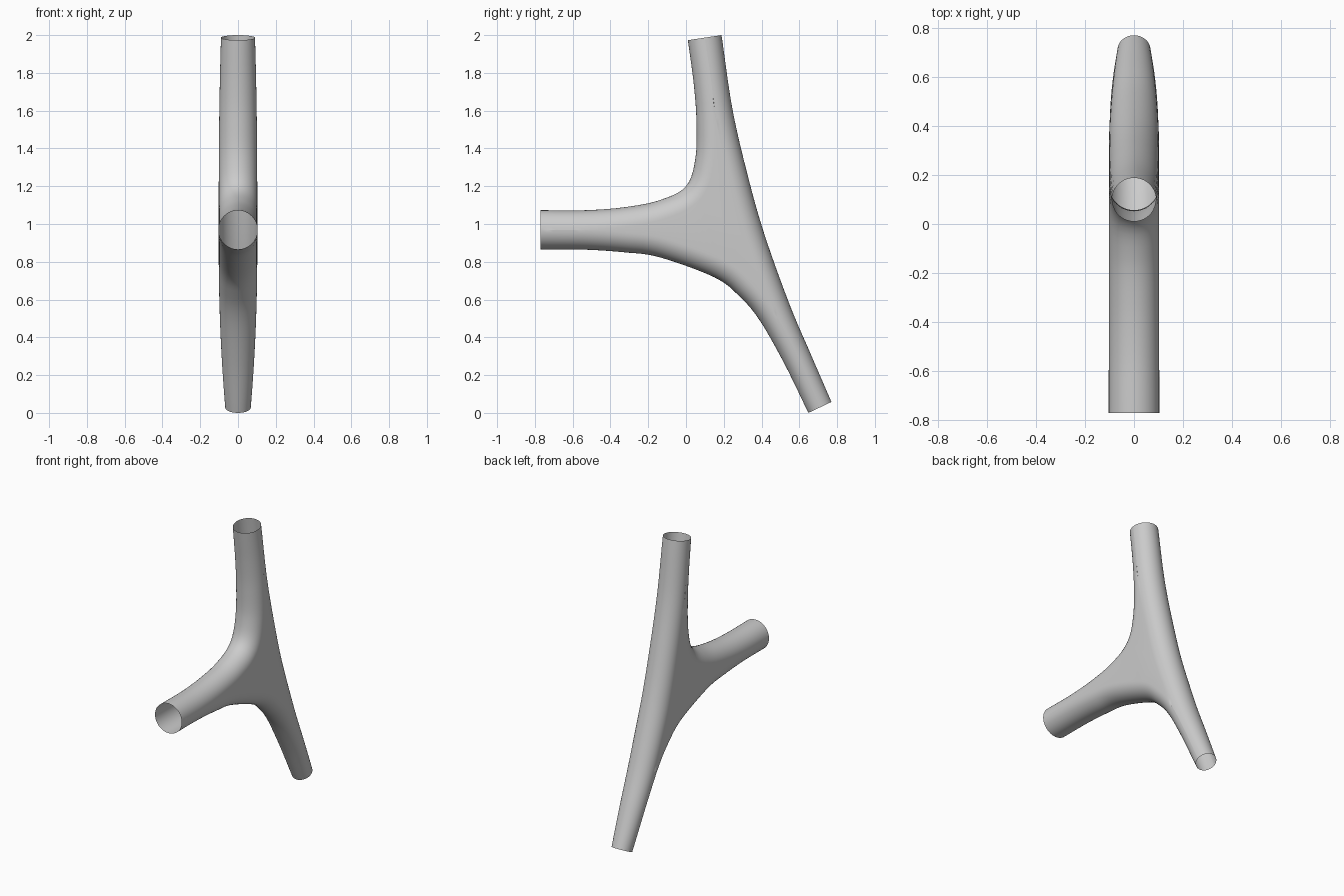
import bpy, bmesh, math
from mathutils import Vector

cube = bpy.data.objects.get("Cube")
if cube:
    bpy.data.objects.remove(cube, do_unlink=True)

STEPS = 28      # samples along half of an outline
ARC = 20        # samples around each rounded edge
MID_R = 0.102   # half thickness of the flat web

# Side outlines (y, z) between branch ends: two lists per outline, meeting at the bend
upper = ([(0.01, 1.973), (0.04, 1.75), (0.055, 1.555), (0.05, 1.35), (0.0, 1.2)],
         [(-0.14, 1.126), (-0.325, 1.089), (-0.53, 1.073), (-0.77, 1.073)])
lower = ([(-0.77, 0.866), (-0.53, 0.864), (-0.325, 0.85), (-0.14, 0.824), (0.15, 0.718)],
         [(0.283, 0.617), (0.39, 0.49), (0.52, 0.262), (0.648, 0.0)])
back = ([(0.77, 0.058), (0.66, 0.312), (0.548, 0.575), (0.415, 0.946)],
        [(0.325, 1.264), (0.246, 1.608), (0.188, 2.0)])


def smooth_path(points):
    """Dense Catmull-Rom pieces through the points, one list per span."""
    p = [Vector(q) for q in points]
    p = [2 * p[0] - p[1]] + p + [2 * p[-1] - p[-2]]
    spans = []
    for a, b, c, d in zip(p, p[1:], p[2:], p[3:]):
        spans.append([0.5 * (2 * b + (c - a) * t + (2 * a - 5 * b + 4 * c - d) * t * t
                             + (3 * b - a - 3 * c + d) * t ** 3)
                      for t in (i / 30 for i in range(31))])
    return spans


def resample(path):
    """Spread points evenly along a path."""
    lengths = [0]
    for a, b in zip(path, path[1:]):
        lengths.append(lengths[-1] + (b - a).length)
    out, j = [], 0
    for i in range(STEPS + 1):
        s = lengths[-1] * i / STEPS
        while j < len(path) - 2 and lengths[j + 1] < s:
            j += 1
        f = (s - lengths[j]) / max(lengths[j + 1] - lengths[j], 1e-9)
        out.append(path[j].lerp(path[j + 1], f))
    return out


def outline(halves):
    spans = smooth_path(halves[0] + halves[1])
    n = len(halves[0]) - 1
    first = resample([q for s in spans[:n] for q in s])
    second = resample([q for s in spans[n:] for q in s])
    return first + second[1:]


edges = [outline(h) for h in (upper, lower, back)]
bm = bmesh.new()
ribs = []

# Rounded edges: half-round sections swept along every outline
for k, edge in enumerate(edges):
    start_partner = edges[k - 1][-1]
    end_partner = edges[(k + 1) % 3][0]
    rows = []
    for i, point in enumerate(edge):
        t = min(i, 2 * STEPS - i) / STEPS
        partner = start_partner if i <= STEPS else end_partner
        tip = edge[0] if i <= STEPS else edge[-1]
        end_r = (partner - tip).length / 2
        depth = end_r + (MID_R - end_r) * t
        width = end_r + (MID_R - end_r) * t * (2 - t)
        if i in (0, 2 * STEPS):
            outward = (tip - partner).normalized()
        else:
            along = (edge[i + 1] - edge[i - 1]).normalized()
            outward = Vector((along.y, -along.x))
            if k == 0 or k == 1 or k == 2:
                centre = Vector((0.22, 1.0))
                if outward.dot(point - centre) < 0:
                    outward = -outward
        spine = point - outward * depth
        row = []
        for j in range(ARC + 1):
            a = math.pi * j / ARC
            q = spine + outward * depth * math.sin(a)
            row.append(bm.verts.new((width * math.cos(a), q.x, q.y)))
        rows.append(row)
    for r, s in zip(rows, rows[1:]):
        for j in range(ARC):
            bm.faces.new((r[j], r[j + 1], s[j + 1], s[j]))
    ribs.append(rows)

# Flat sides: a strip along each branch and a triangle in the middle
for side in (0, ARC):
    for k in range(3):
        a = [row[side] for row in ribs[k][:STEPS + 1]]
        b = [row[side] for row in reversed(ribs[k - 1][STEPS:])]
        for i in range(STEPS):
            bm.faces.new((a[i], a[i + 1], b[i + 1], b[i]))
    bm.faces.new([rows[STEPS][side] for rows in ribs])

bmesh.ops.remove_doubles(bm, verts=bm.verts, dist=0.0003)
bmesh.ops.recalc_face_normals(bm, faces=bm.faces)
mesh = bpy.data.meshes.new("branching_pipe")
bm.to_mesh(mesh)
bm.free()

# Plain grey material
grey = bpy.data.materials.new("grey")
grey.use_nodes = True
colour = (0.6, 0.6, 0.6, 1)
grey.diffuse_color = colour
grey.node_tree.nodes["Principled BSDF"].inputs["Base Color"].default_value = colour
mesh.materials.append(grey)

pipe = bpy.data.objects.new("branching_pipe", mesh)
bpy.context.collection.objects.link(pipe)
bpy.context.view_layer.objects.active = pipe
pipe.select_set(True)
bpy.ops.object.shade_smooth_by_angle(angle=math.radians(40))
